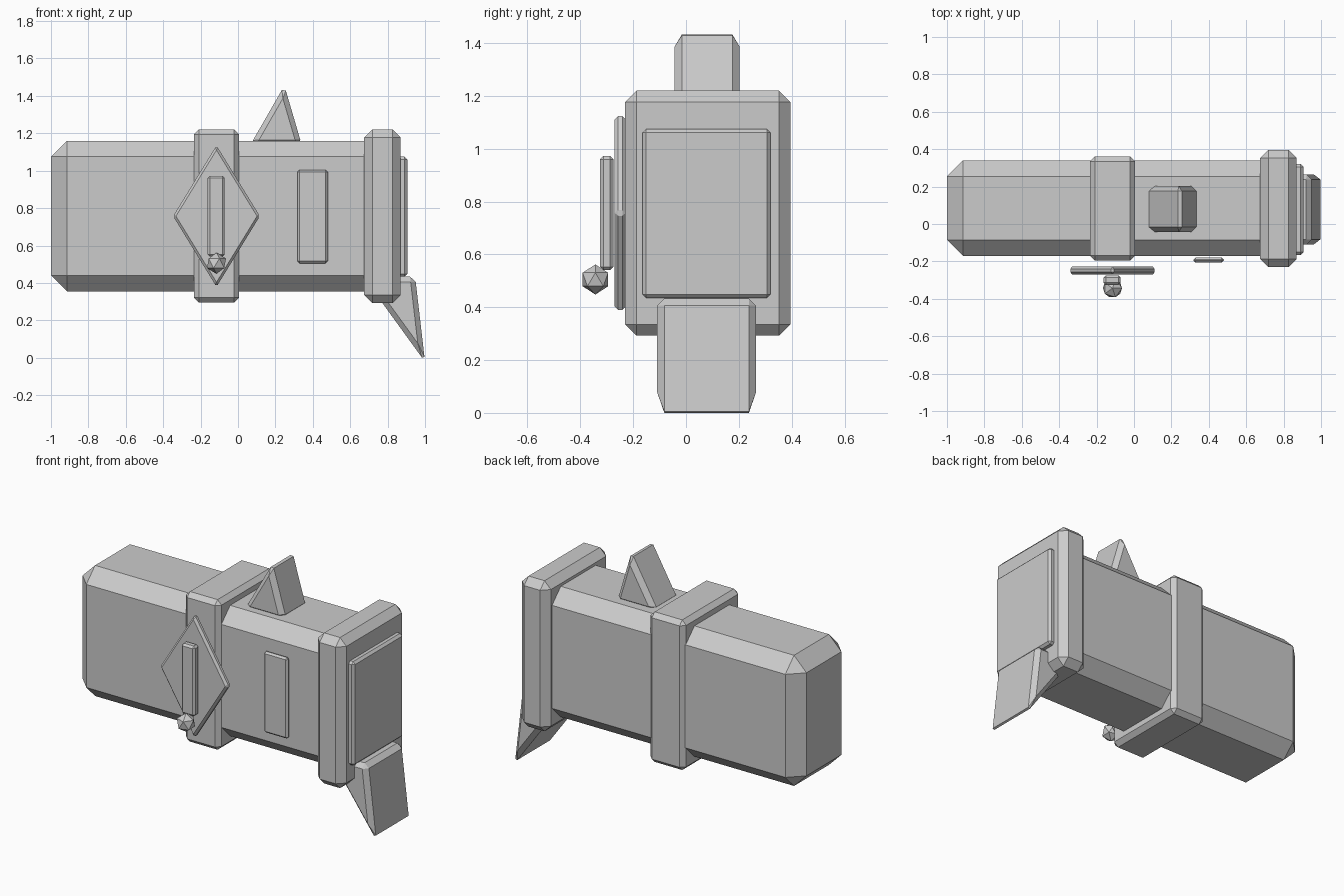
import bpy, bmesh

if "Cube" in bpy.data.objects:
    bpy.data.objects.remove(bpy.data.objects["Cube"])


def finish(name, bm, bevel):
    bmesh.ops.recalc_face_normals(bm, faces=bm.faces)
    mesh = bpy.data.meshes.new(name)
    bm.to_mesh(mesh)
    bm.free()
    obj = bpy.data.objects.new(name, mesh)
    bpy.context.collection.objects.link(obj)
    if bevel:
        mod = obj.modifiers.new("chamfer", 'BEVEL')
        mod.width = bevel
        mod.segments = 1
        mod.limit_method = 'NONE'
    return obj


def prism(name, profile, y0, y1, bevel):
    """Extrude an x-z profile from y0 to y1 and chamfer every edge."""
    bm = bmesh.new()
    face = bm.faces.new([bm.verts.new((x, y0, z)) for x, z in profile])
    ext = bmesh.ops.extrude_face_region(bm, geom=[face])
    verts = [v for v in ext["geom"] if isinstance(v, bmesh.types.BMVert)]
    bmesh.ops.translate(bm, vec=(0, y1 - y0, 0), verts=verts)
    # keep the starting cap closed
    if not any(all(abs(v.co.y - y0) < 1e-6 for v in f.verts) for f in bm.faces):
        bm.faces.new([v for v in bm.verts if abs(v.co.y - y0) < 1e-6])
    return finish(name, bm, bevel)


def box(name, x, y, z, bevel):
    profile = [(x[0], z[0]), (x[1], z[0]), (x[1], z[1]), (x[0], z[1])]
    return prism(name, profile, y[0], y[1], bevel)


# Main housing and its raised bands
box("body", (-1.0, 0.80), (-0.17, 0.34), (0.355, 1.16), 0.085)
box("middle_band", (-0.236, 0.006), (-0.196, 0.362), (0.295, 1.22), 0.027)
box("end_collar", (0.675, 0.87), (-0.23, 0.395), (0.292, 1.22), 0.043)
box("end_panel", (0.85, 0.905), (-0.165, 0.32), (0.435, 1.075), 0.014)

# Pointed fin on top and fang below the collar
prism("top_fin", [(0.066, 1.138), (0.341, 1.138), (0.248, 1.455)],
      -0.043, 0.203, 0.027)
prism("bottom_fang", [(0.67, 0.433), (0.947, 0.433), (1.0, -0.022)],
      -0.109, 0.265, 0.027)

# Front details: diamond plate, lever with knob, side plate
cx, cz, w, h = -0.115, 0.757, 0.232, 0.378
prism("diamond_plate", [(cx - w, cz), (cx, cz - h), (cx + w, cz), (cx, cz + h)],
      -0.27, -0.228, 0.013)
box("lever", (-0.163, -0.071), (-0.325, -0.275), (0.54, 0.972), 0.012)
box("side_plate", (0.317, 0.48), (-0.206, -0.18), (0.505, 1.005), 0.011)

knob = bmesh.new()
bmesh.ops.create_icosphere(knob, subdivisions=1, radius=0.057)
bmesh.ops.translate(knob, vec=(cx, -0.343, 0.505), verts=knob.verts)
finish("lever_knob", knob, 0)
